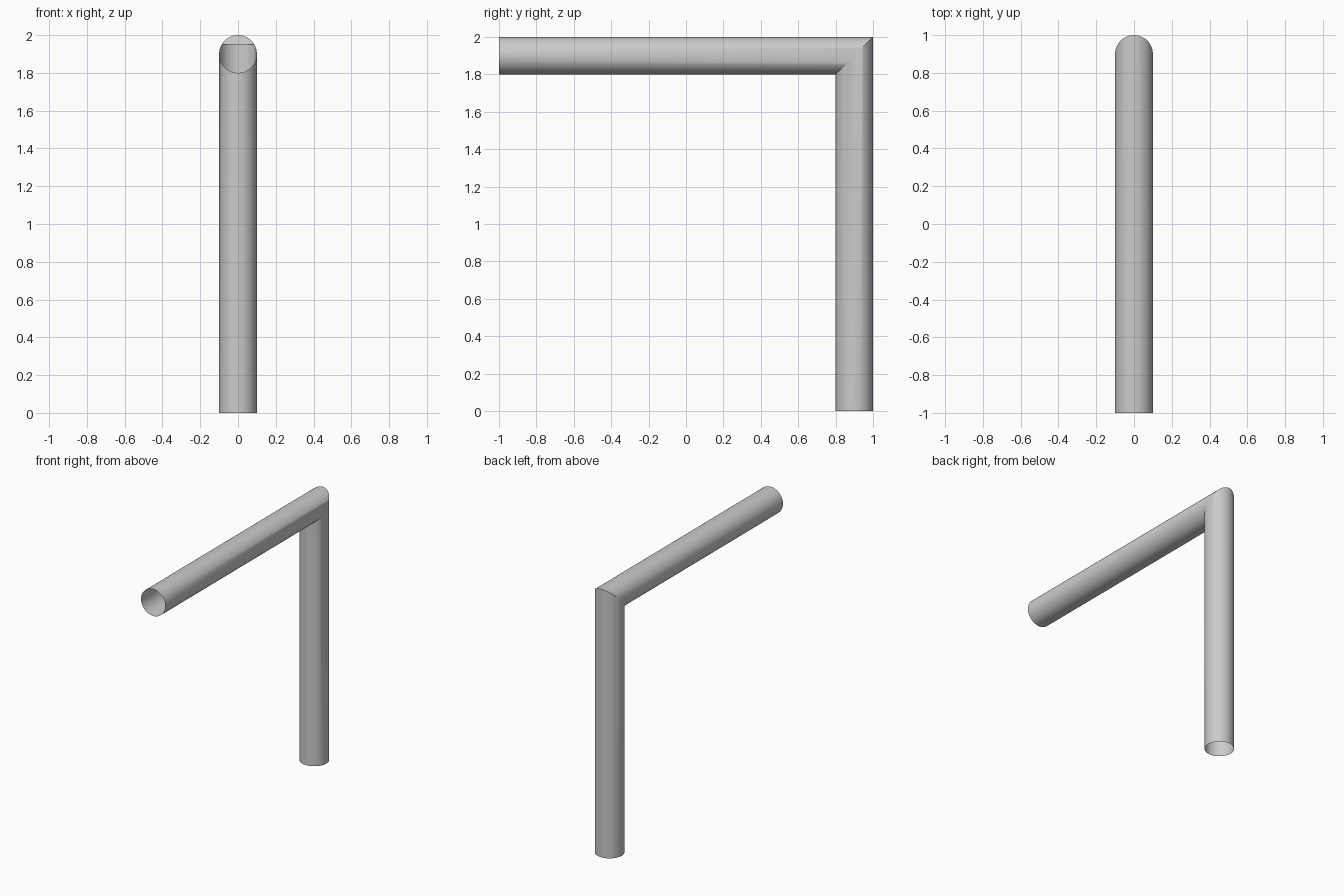
import bpy, bmesh, math

if "Cube" in bpy.data.objects:
    bpy.data.objects.remove(bpy.data.objects["Cube"])

R = 0.1      # pipe radius
SEG = 48     # sides of the pipe
angles = [2 * math.pi * i / SEG for i in range(SEG)]


def ring(bm, place):
    """One loop of vertices; place maps (cos, sin) offsets to a point."""
    return [bm.verts.new(place(R * math.cos(a), R * math.sin(a))) for a in angles]


def finish(bm, name):
    me = bpy.data.meshes.new(name)
    bm.to_mesh(me)
    bm.free()
    ob = bpy.data.objects.new(name, me)
    bpy.context.collection.objects.link(ob)
    bpy.ops.object.select_all(action='DESELECT')
    ob.select_set(True)
    bpy.context.view_layer.objects.active = ob
    bpy.ops.object.shade_smooth_by_angle(angle=math.radians(30))
    return ob


# Open-ended pipe: upright leg, 45 degree mitre, horizontal arm
bm = bmesh.new()
foot = ring(bm, lambda x, t: (x, 0.9 + t, 0))
mitre = ring(bm, lambda x, t: (x, 0.9 + t, 1.9 + t))
mouth = ring(bm, lambda x, t: (x, -1, 1.9 + t))
for a, b in ((foot, mitre), (mitre, mouth)):
    for i in range(SEG):
        j = (i + 1) % SEG
        bm.faces.new((a[i], a[j], b[j], b[i]))
# crisp mitre seam
bm.normal_update()
finish(bm, "bent_pipe")

# Small flat web inside the top of the mitre
bm = bmesh.new()
arc = [a for a in angles if math.sin(a) > 0.499]
bm.faces.new([bm.verts.new((R * math.cos(a), 0.9 + R * math.sin(a), 1.9 + R * math.sin(a)))
              for a in arc])
finish(bm, "mitre_web")
